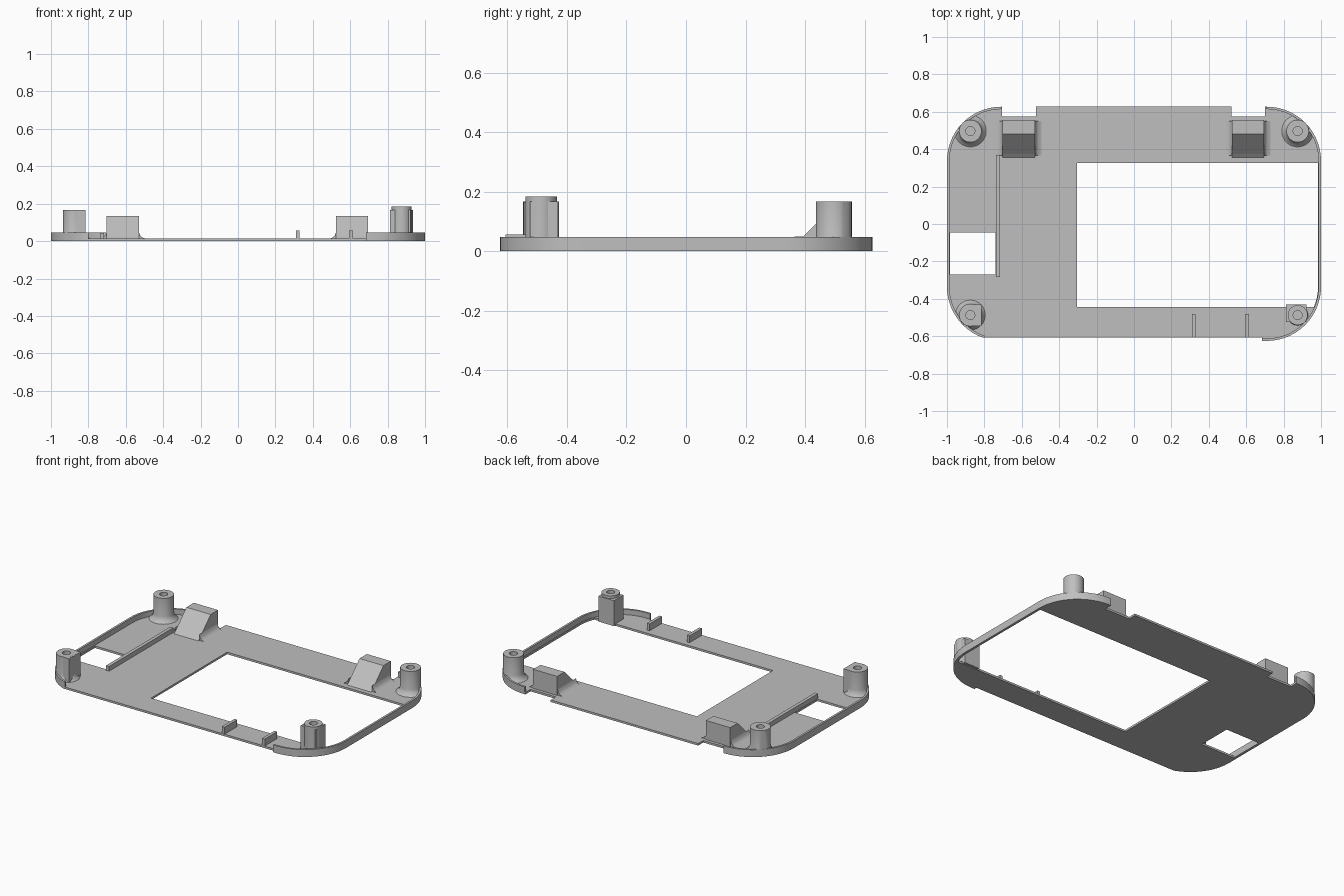
import bpy, bmesh, math
from mathutils import Vector

if "Cube" in bpy.data.objects:
    bpy.data.objects.remove(bpy.data.objects["Cube"])

grey = bpy.data.materials.new("plain grey")
grey.use_nodes = True
colour = (0.52, 0.52, 0.52, 1)
grey.diffuse_color = colour
grey.node_tree.nodes["Principled BSDF"].inputs["Base Color"].default_value = colour

FLOOR, RIM_TOP, WALL = 0.013, 0.047, 0.013


def make(name, bm):
    bmesh.ops.recalc_face_normals(bm, faces=bm.faces)
    mesh = bpy.data.meshes.new(name)
    bm.to_mesh(mesh)
    bm.free()
    mesh.materials.append(grey)
    ob = bpy.data.objects.new(name, mesh)
    bpy.context.collection.objects.link(ob)
    return ob


def prism(name, points, lo, hi, axis="z"):
    """Extrude a 2D outline along an axis: (x,y) on z, (y,z) on x, (x,z) on y."""
    place = {"z": lambda a, b, t: (a, b, t),
             "x": lambda a, b, t: (t, a, b),
             "y": lambda a, b, t: (a, t, b)}[axis]
    bm = bmesh.new()
    face = bm.faces.new([bm.verts.new(place(a, b, lo)) for a, b in points])
    moved = bmesh.ops.extrude_face_region(bm, geom=[face])["geom"]
    bmesh.ops.translate(bm, vec=Vector(place(0, 0, hi - lo)),
                        verts=[v for v in moved if isinstance(v, bmesh.types.BMVert)])
    return make(name, bm)


def box(name, x0, x1, y0, y1, z0, z1):
    return prism(name, [(x0, y0), (x1, y0), (x1, y1), (x0, y1)], z0, z1)


def outline(inset, steps=14):
    """Rounded rectangle, shrunk by inset."""
    pts = []
    for q, (sx, sy) in enumerate([(1, 1), (-1, 1), (-1, -1), (1, -1)]):
        for i in range(steps + 1):
            a = math.pi / 2 * (q + i / steps)
            r = 0.29 - inset
            pts.append((sx * 0.71 + r * math.cos(a), sy * 0.336 + 0.001 + r * math.sin(a)))
    return pts


def combine(target, tool, operation="DIFFERENCE"):
    mod = target.modifiers.new("combine", "BOOLEAN")
    mod.operation, mod.object, mod.solver = operation, tool, "EXACT"
    bpy.context.view_layer.objects.active = target
    bpy.ops.object.modifier_apply(modifier=mod.name)
    bpy.data.objects.remove(tool)


def smooth(ob, angle=35):
    bpy.ops.object.select_all(action="DESELECT")
    ob.select_set(True)
    bpy.context.view_layer.objects.active = ob
    bpy.ops.object.shade_smooth_by_angle(angle=math.radians(angle))


# Tray: rounded plate with a thin raised rim at the ends
tray = prism("base_tray", outline(0), 0, RIM_TOP)
combine(tray, prism("pocket", outline(WALL), FLOOR, 1))

# Rim is absent along the middle of the back and front
combine(tray, box("back_gap", -0.705, 0.705, 0.5, 1, FLOOR, 1))
combine(tray, box("front_gap", -0.8, 0.685, -1, -0.5, FLOOR, 1))
combine(tray, box("front_trim", -0.9, 0.685, -1, -0.607, -1, 1))

# Notches behind the latches
combine(tray, box("left_notch", 0.52, 0.7, 0.575, 1, -1, 1))
combine(tray, box("right_notch", -0.705, -0.525, 0.575, 1, -1, 1))

# Large screen opening (kept inside the rim) and small side opening
screen = prism("screen_opening", outline(WALL + 0.003), -1, 0.5)
combine(screen, box("screen_limit", -0.305, 1.2, -0.445, 0.325, -0.8, 0.4), "INTERSECT")
combine(tray, screen)
combine(tray, box("small_opening", -0.983, -0.74, -0.27, -0.045, -1, 1))
smooth(tray)


# Screw posts: lathed, with a hollow top and flared foot
def post(name, x, y, radius, height, flare):
    profile = [(0, 0.06), (0.024, 0.06), (0.024, height), (radius, height), (radius, 0.05),
               (radius + flare * 0.3, 0.027), (radius + flare, FLOOR), (radius + flare, 0.004), (0, 0.004)]
    bm = bmesh.new()
    verts = [bm.verts.new((x + r, y, z)) for r, z in profile]
    edges = [bm.edges.new(pair) for pair in zip(verts, verts[1:])]
    bmesh.ops.spin(bm, geom=verts + edges, cent=(x, y, 0), axis=(0, 0, 1),
                   angle=2 * math.pi, steps=32)
    bmesh.ops.remove_doubles(bm, verts=bm.verts, dist=0.0005)
    ob = make(name, bm)
    combine(ob, prism("post_limit", outline(0.001), -1, 1), "INTERSECT")
    return ob


def drill(ob, x, y):
    hole = [(x + 0.024 * math.cos(math.tau * i / 32), y + 0.024 * math.sin(math.tau * i / 32))
            for i in range(32)]
    combine(ob, prism("drill", hole, 0.06, 1))


smooth(post("back_right_post", -0.875, 0.497, 0.06, 0.167, 0.025))
smooth(post("back_left_post", 0.875, 0.497, 0.06, 0.167, 0.025))
smooth(post("front_right_post", -0.875, -0.487, 0.06, 0.167, 0.02))
smooth(post("front_left_post", 0.875, -0.487, 0.053, 0.184, 0.002))

# Square backing blocks on the front posts
right_block = box("front_right_post_block", -0.875, -0.815, -0.545, -0.43, 0.004, 0.166)
drill(right_block, -0.875, -0.487)
left_block = box("front_left_post_block", 0.812, 0.922, -0.525, -0.43, 0.004, 0.167)
drill(left_block, 0.875, -0.487)

# Sloped latches with curved side fillets
latch_side = [(0.555, 0.004), (0.555, 0.135), (0.48, 0.135), (0.39, 0.045),
              (0.375, 0.03), (0.355, FLOOR), (0.355, 0.004)]
fillet = [(0, 0.005), (0.035, 0.005), (0.035, FLOOR), (0.017, 0.02), (0.006, 0.032), (0, 0.05)]
for side, x0, x1 in [("left", 0.525, 0.695), ("right", -0.702, -0.53)]:
    prism(side + "_latch", latch_side, x0, x1, "x")
    for part, x, sign in [("inner", x0, -1), ("outer", x1, 1)]:
        ob = prism(f"{side}_latch_{part}_fillet", [(x + sign * a, z) for a, z in fillet],
                   0.365, 0.55, "y")
        smooth(ob, 40)

# Ribs on the plate
box("long_rib", -0.738, -0.716, -0.283, 0.37, 0.004, 0.043)
for name, x in [("front_rib_inner", 0.32), ("front_rib_outer", 0.604)]:
    box(name, x - 0.01, x + 0.01, -0.606, -0.48, 0.004, 0.057)
